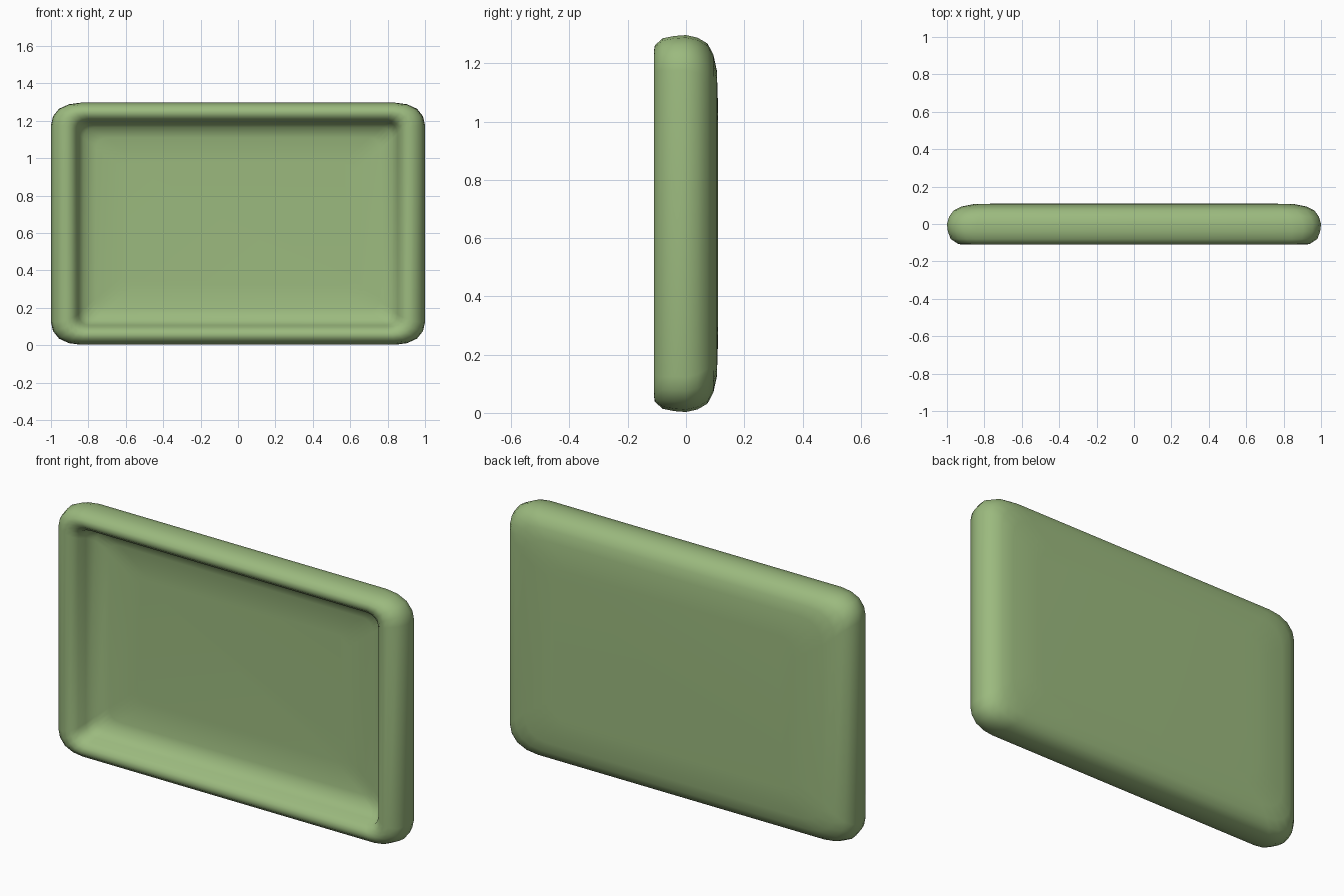
import bpy, bmesh

# One flat colour
green = bpy.data.materials.new("soft green")
green.diffuse_color = (0.33, 0.49, 0.21, 1)

ZC = 0.65  # height of the tray centre


def ring(bm, hx, hz, y, rx, rz):
    """Rectangle with chunky rounded corners, in the plane at depth y."""
    corner = [(hx, hz - rz), (hx - 0.07 * rx, hz - 0.6 * rz),
              (hx - 0.27 * rx, hz - 0.27 * rz),
              (hx - 0.6 * rx, hz - 0.07 * rz), (hx - rx, hz)]
    pts = []
    for sx, sz in ((1, 1), (-1, 1), (-1, -1), (1, -1)):
        c = corner if sx * sz > 0 else corner[::-1]
        pts += [(sx * x, sz * z) for x, z in c]
    return [bm.verts.new((x, y, ZC + z)) for x, z in pts]


# Rings from the recess floor, over the front rim, round to the back:
# half width, half height, depth, corner sizes
profile = [
    (0.60, 0.33, 0.030, 0.06, 0.06),
    (0.76, 0.46, 0.025, 0.06, 0.06),
    (0.825, 0.515, 0.008, 0.06, 0.06),
    (0.853, 0.542, -0.035, 0.06, 0.06),
    (0.865, 0.553, -0.080, 0.07, 0.06),
    (0.892, 0.575, -0.105, 0.08, 0.07),
    (0.915, 0.593, -0.110, 0.09, 0.08),
    (0.940, 0.612, -0.107, 0.11, 0.09),
    (0.980, 0.636, -0.080, 0.14, 0.11),
    (0.995, 0.644, -0.040, 0.15, 0.12),
    (1.000, 0.647, 0.000, 0.16, 0.12),
    (0.988, 0.638, 0.040, 0.16, 0.12),
    (0.963, 0.618, 0.074, 0.16, 0.12),
    (0.920, 0.580, 0.094, 0.15, 0.12),
    (0.860, 0.525, 0.106, 0.13, 0.12),
    (0.700, 0.400, 0.110, 0.10, 0.10),
]

# Tray shell
bm = bmesh.new()
rings = [ring(bm, *p) for p in profile]
for a, b in zip(rings, rings[1:]):
    n = len(a)
    for i in range(n):
        j = (i + 1) % n
        bm.faces.new((a[i], a[j], b[j], b[i]))
bm.faces.new(rings[0])     # recess floor
bm.faces.new(rings[-1])    # back panel
bmesh.ops.recalc_face_normals(bm, faces=bm.faces)
for f in bm.faces:
    f.smooth = True
mesh = bpy.data.meshes.new("tray")
bm.to_mesh(mesh)
bm.free()
mesh.materials.append(green)
tray = bpy.data.objects.new("tray", mesh)
bpy.context.collection.objects.link(tray)
